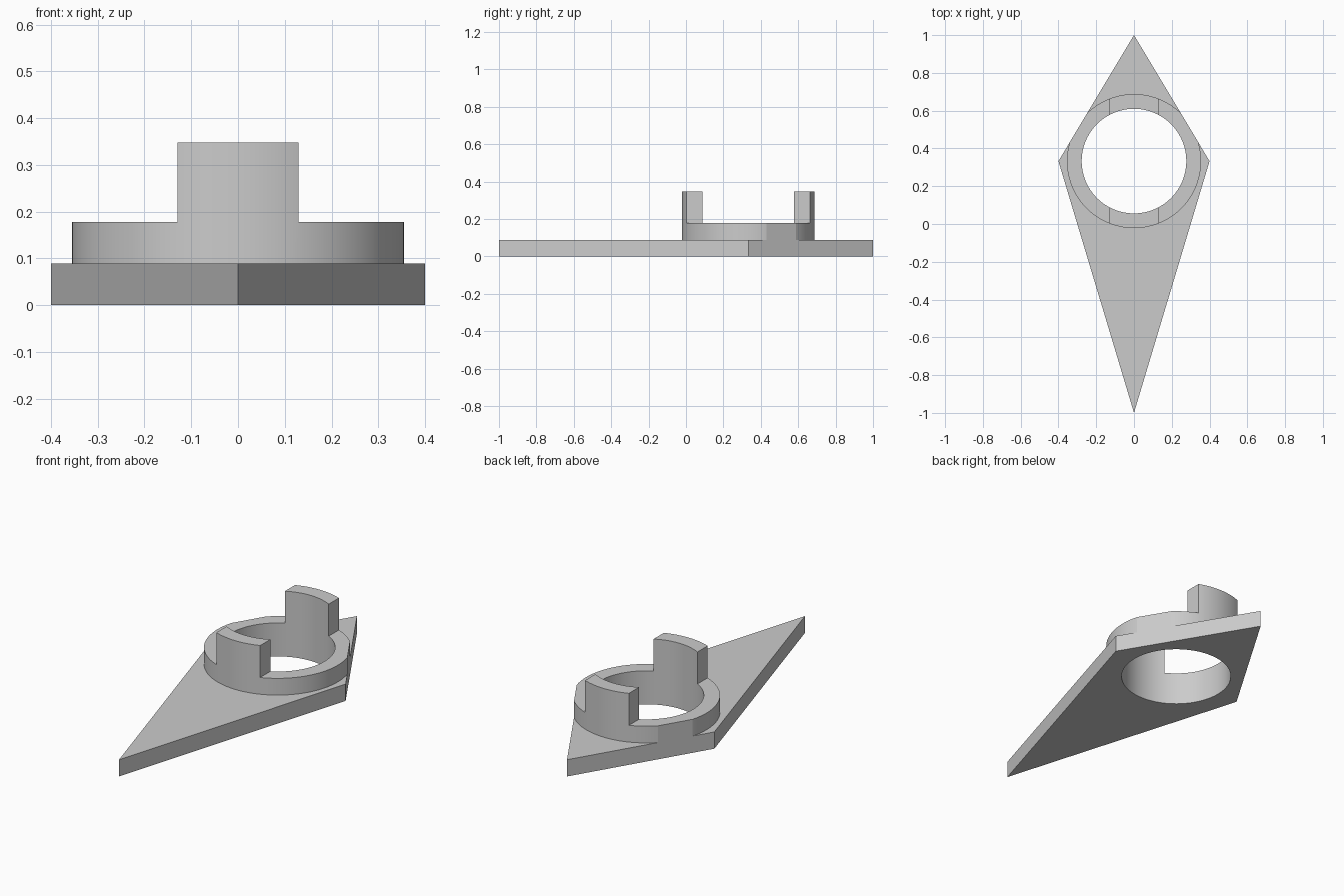
import bpy
import bmesh
import math
from mathutils import Matrix, Vector

cube = bpy.data.objects.get("Cube")
if cube:
    bpy.data.objects.remove(cube, do_unlink=True)

CENTRE_Y = 0.333
PLATE_TOP, RING_TOP, TAB_TOP = 0.089, 0.178, 0.348
OUTER_R, BORE_R, TAB_HALF = 0.355, 0.277, 0.129
KITE = [(0, -1), (0.4, CENTRE_Y), (0, 1), (-0.4, CENTRE_Y)]

grey = bpy.data.materials.new("light_grey")
grey.use_nodes = True
colour = (0.6, 0.6, 0.6, 1)
grey.diffuse_color = colour
grey.node_tree.nodes["Principled BSDF"].inputs["Base Color"].default_value = colour


def make_object(name, bm):
    bmesh.ops.recalc_face_normals(bm, faces=bm.faces)
    mesh = bpy.data.meshes.new(name)
    bm.to_mesh(mesh)
    bm.free()
    mesh.materials.append(grey)
    obj = bpy.data.objects.new(name, mesh)
    bpy.context.collection.objects.link(obj)
    return obj


def kite_prism(name, z0, z1):
    bm = bmesh.new()
    face = bm.faces.new([bm.verts.new((x, y, z0)) for x, y in KITE])
    top = bmesh.ops.extrude_face_region(bm, geom=[face])["geom"]
    verts = [g for g in top if isinstance(g, bmesh.types.BMVert)]
    bmesh.ops.translate(bm, verts=verts, vec=(0, 0, z1 - z0))
    return make_object(name, bm)


def cylinder(name, radius, z0, z1):
    bm = bmesh.new()
    bmesh.ops.create_cone(bm, cap_ends=True, segments=96, radius1=radius,
                          radius2=radius, depth=z1 - z0,
                          matrix=Matrix.Translation((0, CENTRE_Y, (z0 + z1) / 2)))
    return make_object(name, bm)


def box(name, low, high):
    low, high = Vector(low), Vector(high)
    bm = bmesh.new()
    bmesh.ops.create_cube(bm, size=1, matrix=Matrix.Translation((low + high) / 2)
                          @ Matrix.Diagonal((*(high - low), 1)))
    return make_object(name, bm)


def boolean(obj, cutter, operation):
    mod = obj.modifiers.new(cutter.name, "BOOLEAN")
    mod.operation = operation
    mod.solver = "EXACT"
    mod.object = cutter


# Kite plate, and a collar trimmed to the plate outline
plate = kite_prism("kite_plate", 0, PLATE_TOP)
collar = cylinder("collar_with_tabs", OUTER_R, PLATE_TOP, TAB_TOP)
cutters = [kite_prism("outline_trim", -0.1, 0.5),
           cylinder("bore_cutter", BORE_R, -0.2, 0.6)]
boolean(collar, cutters[0], "INTERSECT")
boolean(collar, cutters[1], "DIFFERENCE")
boolean(plate, cutters[1], "DIFFERENCE")

# Lower the collar on both sides, leaving the front and back tabs
for side, name in ((-1, "right_notch"), (1, "left_notch")):
    xs = sorted((side * TAB_HALF, side * 0.6))
    notch = box(name, (xs[0], -0.5, RING_TOP), (xs[1], 1.2, 0.6))
    boolean(collar, notch, "DIFFERENCE")
    cutters.append(notch)

# Bake the cuts and remove the cutters
depsgraph = bpy.context.evaluated_depsgraph_get()
baked = [(o, bpy.data.meshes.new_from_object(o.evaluated_get(depsgraph)))
         for o in (plate, collar)]
for obj, mesh in baked:
    obj.modifiers.clear()
    obj.data = mesh
    mesh.materials.clear()
    mesh.materials.append(grey)
    for poly in mesh.polygons:
        poly.material_index = 0
for cutter in cutters:
    bpy.data.objects.remove(cutter, do_unlink=True)

# Smooth round walls, crisp edges
bpy.ops.object.select_all(action="DESELECT")
for obj in (plate, collar):
    obj.select_set(True)
bpy.context.view_layer.objects.active = plate
bpy.ops.object.shade_smooth_by_angle(angle=math.radians(10))
